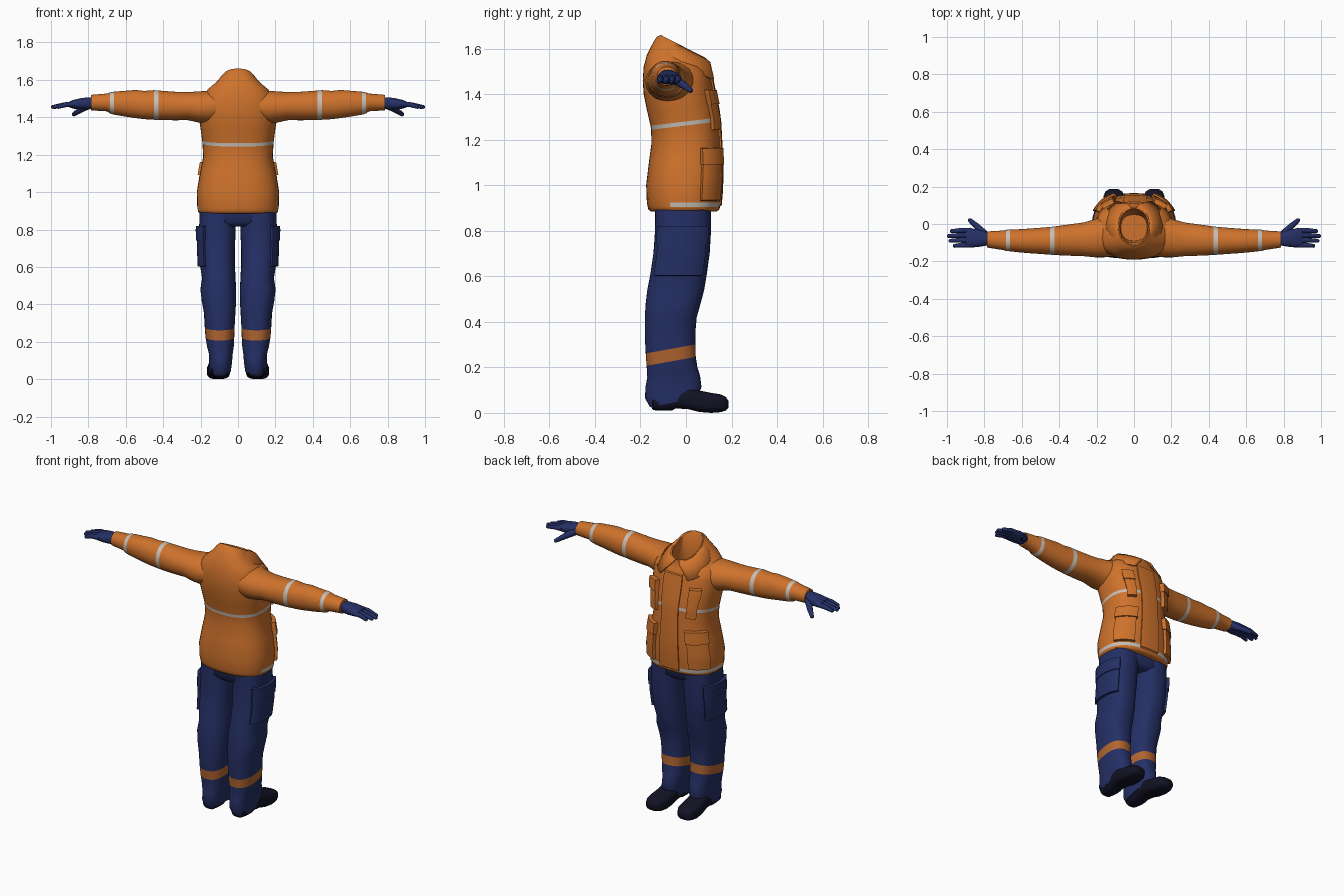
import bpy, bmesh, math
from mathutils import Vector

if "Cube" in bpy.data.objects:
    bpy.data.objects.remove(bpy.data.objects["Cube"])


def material(name, r, g, b):
    m = bpy.data.materials.new(name)
    m.use_nodes = True
    m.diffuse_color = (r, g, b, 1)
    bsdf = m.node_tree.nodes["Principled BSDF"]
    bsdf.inputs["Base Color"].default_value = (r, g, b, 1)
    bsdf.inputs["Roughness"].default_value = 0.8
    return m


ORANGE = material("jacket orange", 0.62, 0.17, 0.025)
SILVER = material("reflective silver", 0.56, 0.52, 0.47)
NAVY = material("work navy", 0.018, 0.029, 0.13)
BAND = material("leg band orange", 0.44, 0.13, 0.03)
BLACK = material("boot black", 0.006, 0.006, 0.018)

# Which coordinate each of (first, second, station) lands on
MAPS = {"z": lambda a, b, s: (a, b, s), "x": lambda a, b, s: (s, a, b),
        "y": lambda a, b, s: (a, s, b)}


def finish(name, bm, mats, mirror=False, angle=50):
    bmesh.ops.recalc_face_normals(bm, faces=bm.faces)
    me = bpy.data.meshes.new(name)
    bm.to_mesh(me)
    bm.free()
    for m in mats:
        me.materials.append(m)
    ob = bpy.data.objects.new(name, me)
    bpy.context.collection.objects.link(ob)
    bpy.ops.object.select_all(action="DESELECT")
    ob.select_set(True)
    bpy.context.view_layer.objects.active = ob
    bpy.ops.object.shade_smooth_by_angle(angle=math.radians(angle))
    if mirror:
        ob.modifiers.new("Mirror", "MIRROR").use_axis = (True, False, False)
    return ob


def section(ring, th, power=2.4):
    """Point of a rounded section: station, a0, a1, b0, b1, tilt."""
    s, a0, a1, b0, b1, tilt = ring
    c, d = math.cos(th), math.sin(th)
    a = (a0 + a1) / 2 + (a1 - a0) / 2 * math.copysign(abs(c) ** (2 / power), c)
    b = (b0 + b1) / 2 + (b1 - b0) / 2 * math.copysign(abs(d) ** (2 / power), d)
    return a, b, s + tilt * b


def loft(name, rings, mats, axis="z", power=2.4, seg=40, rule=None, mirror=False):
    bm = bmesh.new()
    loops = [[bm.verts.new(MAPS[axis](*section(r, math.tau * i / seg, power)))
              for i in range(seg)] for r in rings]
    for k in range(len(loops) - 1):
        for i in range(seg):
            j = (i + 1) % seg
            f = bm.faces.new((loops[k][i], loops[k][j], loops[k + 1][j], loops[k + 1][i]))
            if rule:
                f.material_index = rule(k, f.calc_center_median())
    bm.faces.new(loops[0])
    bm.faces.new(loops[-1])
    return finish(name, bm, mats, mirror)


def on_surface(rings, deg, z, out):
    """Point on an upright loft, pushed outward."""
    for r, q in zip(rings, rings[1:]):
        if r[0] <= z <= q[0]:
            t = (z - r[0]) / (q[0] - r[0])
            mix = [u + (v - u) * t for u, v in zip(r, q)]
            th = math.radians(deg)
            p = Vector(section(mix, th))
            return p + Vector((math.cos(th), math.sin(th), 0)) * out


def patch(name, rings, d0, d1, z0, z1, out, mat, mirror=True, n=10):
    """Raised padded panel that follows an upright loft."""
    steps = [0, 0.02] + [i / n for i in range(1, n)] + [0.98, 1]
    bm = bmesh.new()
    last = len(steps) - 1
    grid = [[bm.verts.new(on_surface(rings, d0 + (d1 - d0) * u, z0 + (z1 - z0) * v,
             -0.01 if i in (0, last) or j in (0, last) else out))
             for i, u in enumerate(steps)] for j, v in enumerate(steps)]
    for j in range(last):
        for i in range(last):
            bm.faces.new((grid[j][i], grid[j][i + 1], grid[j + 1][i + 1], grid[j + 1][i]))
    return finish(name, bm, [mat], mirror, 35)


def tube(name, pts, radii, mat, seg=12):
    """Tapered finger with a rounded tip."""
    bm = bmesh.new()
    pts = [Vector(p) for p in pts]
    axis = (pts[-1] - pts[0]).normalized()
    pts.append(pts[-1] + axis * radii[-1] * 0.6)
    rot = axis.to_track_quat("Z", "Y")
    loops = []
    for p, r in zip(pts, radii + [radii[-1] * 0.5]):
        loops.append([bm.verts.new(p + rot @ Vector((r * math.cos(math.tau * i / seg),
                      r * math.sin(math.tau * i / seg), 0))) for i in range(seg)])
    for A, B in zip(loops, loops[1:]):
        for i in range(seg):
            bm.faces.new((A[i], A[i - 1], B[i - 1], B[i]))
    bm.faces.new(loops[0])
    bm.faces.new(loops[-1])
    return finish(name, bm, [mat], True)


# Jacket body, ending in a hollow neck
def body(z, w, y0, y1, tilt=0):
    return (z, -w, w, y0, y1, tilt)


torso = [body(0.885, 0.2, -0.155, 0.135), body(0.893, 0.213, -0.165, 0.147),
         body(0.905, 0.215, -0.168, 0.149), body(0.925, 0.218, -0.172, 0.152),
         body(1.0, 0.22, -0.175, 0.157), body(1.1, 0.203, -0.163, 0.158),
         body(1.19, 0.186, -0.152, 0.152, 0.06), body(1.262, 0.19, -0.153, 0.148, 0.12),
         body(1.28, 0.192, -0.156, 0.147, 0.12), body(1.34, 0.2, -0.172, 0.138, 0.05),
         body(1.4, 0.21, -0.186, 0.127), body(1.46, 0.208, -0.19, 0.115),
         body(1.5, 0.198, -0.186, 0.108, -0.1), body(1.53, 0.165, -0.172, 0.1, -0.25),
         body(1.56, 0.118, -0.148, 0.092, -0.4), body(1.585, 0.096, -0.13, 0.088, -0.5),
         body(1.602, 0.082, -0.112, 0.085, -0.52), body(1.595, 0.074, -0.1, 0.078, -0.52),
         body(1.5, 0.078, -0.095, 0.065, -0.2), body(1.42, 0.07, -0.09, 0.05)]
loft("jacket_body", torso, [ORANGE, SILVER],
     rule=lambda k, c: int(k == 7 or (k == 2 and c.y > -0.07)))

# Folded collar, open in a V at the front
bm = bmesh.new()
rows = []
for gap, w, y0, y1, zb, zf in ((8, 0.081, -0.112, 0.084, 1.66, 1.56),
                               (14, 0.105, -0.132, 0.11, 1.64, 1.54),
                               (34, 0.168, -0.152, 0.15, 1.585, 1.455)):
    row = []
    for i in range(41):
        th = math.radians(90 + gap + (360 - 2 * gap) * i / 40)
        f = (1 + math.sin(th)) / 2
        row.append(bm.verts.new((w * math.cos(th), (y0 + y1) / 2 + (y1 - y0) / 2 * math.sin(th),
                                 zb + (zf - zb) * f)))
    rows.append(row)
for A, B in zip(rows, rows[1:]):
    for i in range(40):
        bm.faces.new((A[i], A[i + 1], B[i + 1], B[i]))
collar = finish("collar", bm, [ORANGE])
collar.modifiers.new("Solidify", "SOLIDIFY").thickness = 0.008

# Front flap, lower pockets and radio pouches
patch("front_placket", torso, 74, 102, 0.9, 1.5, 0.007, ORANGE, mirror=False)
patch("lower_pockets", torso, 22, 64, 0.93, 1.13, 0.016, ORANGE)
patch("lower_pocket_flaps", torso, 20, 66, 1.09, 1.16, 0.024, ORANGE)
patch("radio_pouches", torso, 44, 64, 1.23, 1.4, 0.02, ORANGE)
patch("radio_pouch_flaps", torso, 43, 65, 1.35, 1.42, 0.027, ORANGE)

# Sleeves with two reflective bands
sleeve = [(0.1, -0.17, 0.05, 1.38, 1.54, 0), (0.16, -0.178, 0.045, 1.365, 1.542, 0),
          (0.21, -0.178, 0.025, 1.372, 1.538, 0), (0.27, -0.172, 0.008, 1.385, 1.535, 0),
          (0.33, -0.17, 0, 1.384, 1.536, 0), (0.425, -0.166, -0.013, 1.385, 1.543, 0),
          (0.45, -0.164, -0.016, 1.387, 1.545, 0), (0.5, -0.16, -0.02, 1.39, 1.541, 0),
          (0.55, -0.157, -0.024, 1.396, 1.546, 0), (0.61, -0.152, -0.028, 1.405, 1.541, 0),
          (0.662, -0.146, -0.029, 1.414, 1.537, 0), (0.684, -0.144, -0.031, 1.42, 1.533, 0),
          (0.7, -0.139, -0.035, 1.432, 1.527, 0), (0.785, -0.126, -0.04, 1.437, 1.52, 0),
          (0.787, -0.115, -0.05, 1.447, 1.51, 0)]
loft("sleeves", sleeve, [ORANGE, SILVER], "x", 2.1,
     rule=lambda k, c: int(k in (5, 10)), mirror=True)

# Gloves
palm = [(0.76, -0.112, -0.052, 1.45, 1.505, 0), (0.8, -0.117, -0.04, 1.442, 1.507, 0),
        (0.84, -0.124, -0.028, 1.442, 1.502, 0), (0.88, -0.125, -0.022, 1.446, 1.493, 0),
        (0.9, -0.12, -0.026, 1.452, 1.485, 0)]
loft("glove_palms", palm, [NAVY], "x", mirror=True, seg=24)
for name, y, tip in (("little", -0.113, 0.962), ("ring", -0.086, 0.984),
                     ("middle", -0.06, 0.993), ("index", -0.034, 0.978)):
    tube(name + "_fingers", [(0.87, y, 1.47), (0.92, y, 1.468), (tip, y - 0.004, 1.455)],
         [0.014, 0.0135, 0.01], NAVY)
tube("thumbs", [(0.8, -0.055, 1.465), (0.845, -0.008, 1.438), (0.88, 0.022, 1.415)],
     [0.022, 0.016, 0.011], NAVY)

# Trousers: seat, legs with slanted bands, cargo pockets
loft("trouser_seat", [body(0.815, 0.12, -0.11, 0.08), body(0.84, 0.195, -0.135, 0.108),
                      body(0.92, 0.2, -0.138, 0.112)], [NAVY])
leg = [(0.055, 0.045, 0.142, -0.145, 0.035, 0.2), (0.057, 0.038, 0.152, -0.158, 0.05, 0.2),
       (0.1, 0.032, 0.156, -0.18, 0.068, 0.2), (0.15, 0.028, 0.155, -0.178, 0.062, 0.2),
       (0.19, 0.022, 0.166, -0.17, 0.05, 0.2), (0.238, 0.02, 0.174, -0.173, 0.043, 0.18),
       (0.293, 0.018, 0.178, -0.177, 0.041, 0.18), (0.36, 0.014, 0.182, -0.181, 0.042, 0.1),
       (0.42, 0.01, 0.194, -0.181, 0.047, 0), (0.48, 0.01, 0.201, -0.177, 0.064, 0),
       (0.54, 0.013, 0.192, -0.17, 0.08, 0), (0.6, 0.016, 0.202, -0.158, 0.09, 0),
       (0.7, 0.016, 0.207, -0.143, 0.104, 0), (0.8, 0.013, 0.208, -0.136, 0.11, 0),
       (0.91, 0.008, 0.205, -0.135, 0.111, 0)]
loft("trouser_legs", leg, [NAVY, BAND], rule=lambda k, c: int(k == 5), mirror=True)
patch("cargo_pockets", leg, -52, 50, 0.6, 0.79, 0.013, NAVY)
patch("cargo_pocket_flaps", leg, -54, 52, 0.74, 0.82, 0.018, NAVY)

# Boots
boot = [(-0.152, 0.07, 0.125, 0.025, 0.08, 0), (-0.145, 0.055, 0.14, 0.012, 0.1, 0),
        (-0.1, 0.046, 0.15, 0.01, 0.115, 0), (-0.06, 0.045, 0.152, 0.011, 0.12, 0),
        (-0.045, 0.046, 0.152, 0.02, 0.12, 0), (0.01, 0.045, 0.156, 0.016, 0.115, 0),
        (0.06, 0.043, 0.163, 0.004, 0.098, 0), (0.11, 0.043, 0.167, 0, 0.088, 0),
        (0.15, 0.05, 0.163, 0.003, 0.082, 0), (0.175, 0.064, 0.152, 0.01, 0.07, 0),
        (0.187, 0.085, 0.132, 0.022, 0.052, 0)]
loft("boots", boot, [BLACK], "y", 3, mirror=True)
